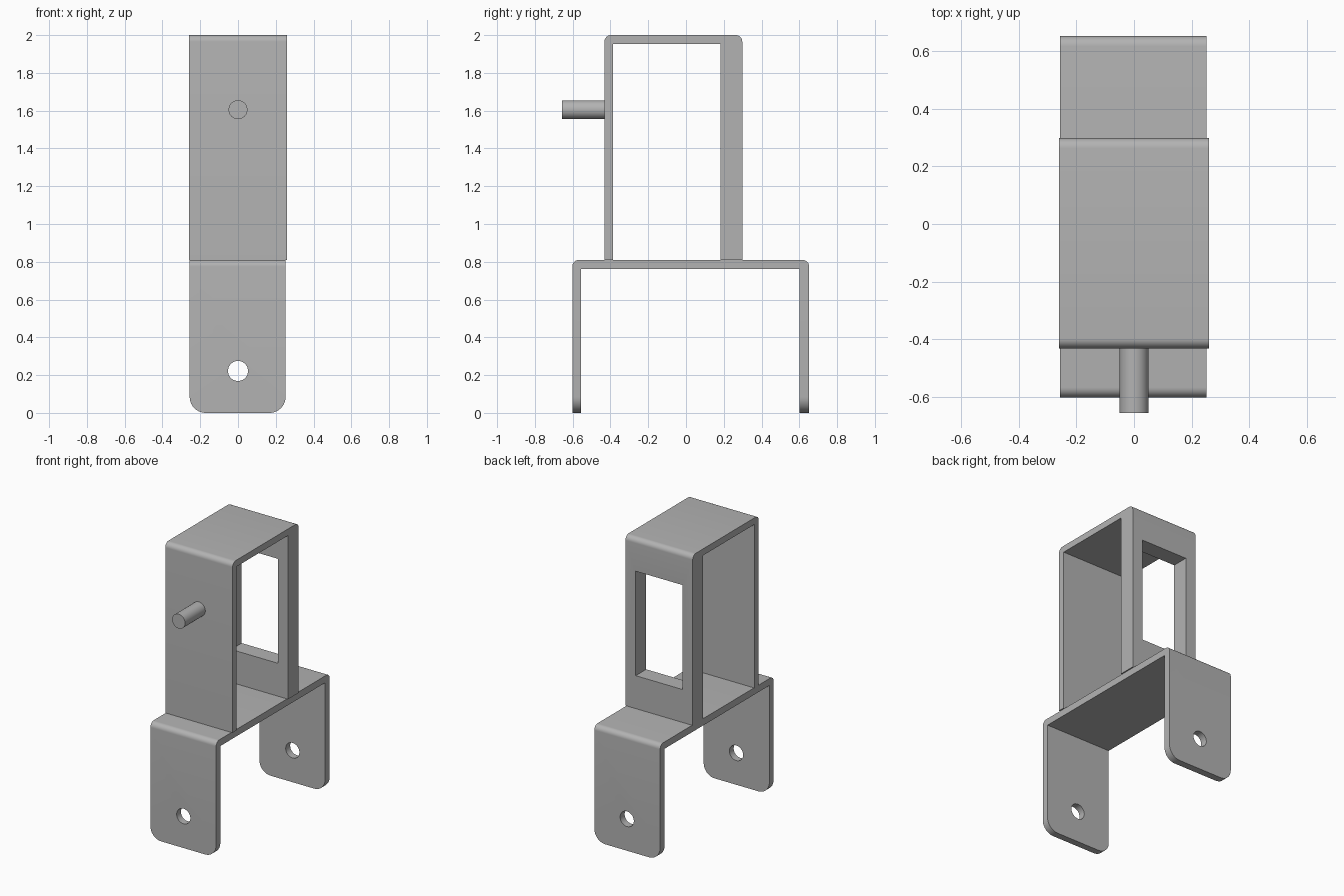
import bpy, bmesh, math
from mathutils import Matrix

cube = bpy.data.objects.get("Cube")
if cube:
    bpy.data.objects.remove(cube, do_unlink=True)

GREY = (0.45, 0.45, 0.45, 1)
metal = bpy.data.materials.new("grey metal")
metal.use_nodes = True
metal.diffuse_color = GREY
metal.node_tree.nodes["Principled BSDF"].inputs["Base Color"].default_value = GREY


def finish(name, bm):
    bmesh.ops.recalc_face_normals(bm, faces=bm.faces)
    mesh = bpy.data.meshes.new(name)
    bm.to_mesh(mesh)
    bm.free()
    mesh.materials.append(metal)
    ob = bpy.data.objects.new(name, mesh)
    bpy.context.collection.objects.link(ob)
    return ob


def activate(ob):
    bpy.ops.object.select_all(action='DESELECT')
    ob.select_set(True)
    bpy.context.view_layer.objects.active = ob


def smooth(ob):
    activate(ob)
    bpy.ops.object.shade_smooth_by_angle(angle=math.radians(35))


def round_edges(bm, test, radius, segments):
    edges = [e for e in bm.edges if test(*[v.co for v in e.verts])]
    bmesh.ops.bevel(bm, geom=edges, offset=radius, segments=segments,
                    profile=0.5, affect='EDGES')


def channel(name, x0, x1, outer, inner, bottom, top, under, foot_radius=0):
    """Upside-down U section, extruded along x, with rounded bends."""
    (a, b), (c, d) = outer, inner
    profile = [(a, bottom), (a, top), (b, top), (b, bottom),
               (d, bottom), (d, under), (c, under), (c, bottom)]
    bm = bmesh.new()
    face = bm.faces.new([bm.verts.new((x0, y, z)) for y, z in profile])
    ext = bmesh.ops.extrude_face_region(bm, geom=[face])
    bmesh.ops.translate(bm, vec=(x1 - x0, 0, 0),
                        verts=[v for v in ext["geom"] if isinstance(v, bmesh.types.BMVert)])
    # Top bends run along x, foot corners run along y
    round_edges(bm, lambda p, q: min(p.z, q.z) > top - 1e-4 and abs(p.x - q.x) > 0.1, 0.035, 8)
    if foot_radius:
        round_edges(bm, lambda p, q: max(p.z, q.z) < bottom + 1e-4
                    and 0.01 < abs(p.y - q.y) < 0.2, foot_radius, 10)
    return finish(name, bm)


def rod(name, radius, y0, y1, z, sides=48):
    bm = bmesh.new()
    bmesh.ops.create_cone(bm, cap_ends=True, segments=sides, radius1=radius,
                          radius2=radius, depth=y1 - y0,
                          matrix=Matrix.Translation((0, (y0 + y1) / 2, z))
                          @ Matrix.Rotation(math.pi / 2, 4, 'X'))
    return finish(name, bm)


def box(name, lo, hi):
    bm = bmesh.new()
    bmesh.ops.create_cube(bm, size=1)
    for v in bm.verts:
        v.co = [(l + h) / 2 + c * (h - l) for l, h, c in zip(lo, hi, v.co)]
    return finish(name, bm)


def cut(ob, cutter):
    cutter.hide_render = True
    mod = ob.modifiers.new("cut", 'BOOLEAN')
    mod.operation = 'DIFFERENCE'
    mod.solver = 'EXACT'
    mod.object = cutter
    activate(ob)
    bpy.ops.object.modifier_apply(modifier=mod.name)
    bpy.data.objects.remove(cutter, do_unlink=True)


# Lower bracket: two legs with rounded feet and a bolt hole through both
lower = channel("lower_bracket", -0.256, 0.252, (-0.602, 0.652), (-0.555, 0.602),
                0, 0.81, 0.762, foot_radius=0.085)
cut(lower, rod("bolt_hole_cutter", 0.053, -1, 1, 0.222))
smooth(lower)

# Upper frame: thin front wall, thick back wall with a window
upper = channel("upper_frame", -0.26, 0.26, (-0.432, 0.298), (-0.386, 0.182),
                0.81, 2, 1.954)
cut(upper, box("window_cutter", (-0.18, 0.1, 1.04), (0.18, 0.5, 1.77)))
smooth(upper)

# Pin on the front wall
smooth(rod("front_pin", 0.05, -0.656, -0.43, 1.605))
